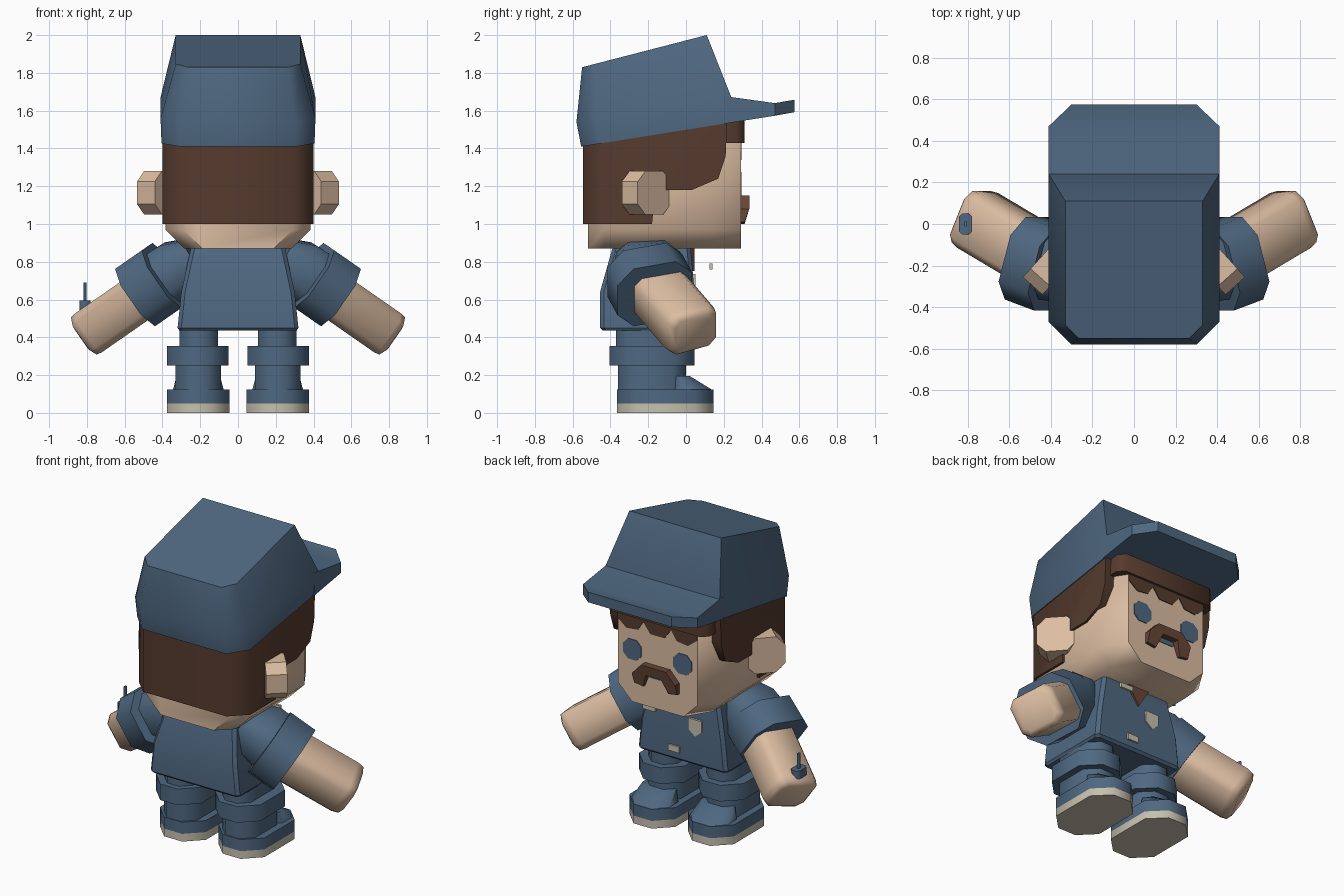
import bpy, bmesh, math
from mathutils import Vector

if "Cube" in bpy.data.objects:
    bpy.data.objects.remove(bpy.data.objects["Cube"])


def material(name, r, g, b):
    m = bpy.data.materials.new(name)
    m.diffuse_color = tuple(((c / 255 + 0.055) / 1.055) ** 2.4 for c in (r, g, b)) + (1,)
    m.use_nodes = True
    m.node_tree.nodes["Principled BSDF"].inputs["Base Color"].default_value = m.diffuse_color
    return m


BLUE = material("uniform blue", 79, 104, 129)
SKIN = material("skin", 220, 189, 162)
HAIR = material("dark brown hair", 86, 59, 46)
BROWN = material("warm brown", 104, 69, 55)
SOLE = material("sole beige", 198, 192, 174)


def loft(name, rings, mat, mirror=False, angle=50):
    """Skin a list of equally sized point rings and cap both ends."""
    bm = bmesh.new()
    vs = [[bm.verts.new(p) for p in ring] for ring in rings]
    n = len(vs[0])
    for a, b in zip(vs, vs[1:]):
        for i in range(n):
            bm.faces.new((a[i], a[(i + 1) % n], b[(i + 1) % n], b[i]))
    bm.faces.new(vs[0][::-1])
    bm.faces.new(vs[-1])
    bmesh.ops.recalc_face_normals(bm, faces=bm.faces)
    me = bpy.data.meshes.new(name)
    bm.to_mesh(me)
    bm.free()
    me.materials.append(mat)
    me.shade_smooth()
    me.set_sharp_from_angle(angle=math.radians(angle))
    ob = bpy.data.objects.new(name, me)
    bpy.context.collection.objects.link(ob)
    if mirror:
        ob.modifiers.new("Mirror", 'MIRROR').use_mirror_merge = False
    return ob


def octagon(a0, a1, b0, b1, c):
    return [(a0 + c, b0), (a1 - c, b0), (a1, b0 + c), (a1, b1 - c),
            (a1 - c, b1), (a0 + c, b1), (a0, b1 - c), (a0, b0 + c)]


def flat_ring(x0, x1, y0, y1, z, c):
    return [(x, y, z) for x, y in octagon(x0, x1, y0, y1, c)]


def pillar(name, x0, x1, y0, y1, z0, z1, c, mat, mirror=False):
    return loft(name, [flat_ring(x0, x1, y0, y1, z, c) for z in (z0, z1)], mat, mirror)


def plate(name, outline, y0, y1, mat, mirror=False):
    """Extrude an x-z outline along y."""
    return loft(name, [[(x, y, z) for x, z in outline] for y in (y0, y1)], mat, mirror, 30)


def rect(x, z, w, h):
    return [(x - w / 2, z - h / 2), (x + w / 2, z - h / 2), (x + w / 2, z + h / 2), (x - w / 2, z + h / 2)]


# Boots and legs
pillar("boot_sole", .045, .375, -.365, .145, 0, .05, .1, SOLE, True)
pillar("boot", .045, .375, -.365, .145, .05, .125, .1, BLUE, True)
loft("boot_instep", [flat_ring(.075, .345, -.1, .142, .12, .07),
                     flat_ring(.095, .325, -.08, .02, .195, .04)], BLUE, True)
pillar("trouser_leg", .09, .33, -.36, 0, .12, .3, .07, BLUE, True)
pillar("knee_cuff", .05, .375, -.405, .045, .25, .355, .1, BLUE, True)
pillar("thigh", .105, .31, -.37, 0, .34, .47, .06, BLUE, True)

# Shirt
loft("torso", [flat_ring(-.31, .31, -.44, .03, .435, .02),
               flat_ring(-.32, .32, -.455, .045, .45, .02),
               flat_ring(-.30, .30, -.455, .045, .64, .02),
               flat_ring(-.25, .25, -.39, .025, .87, .02)], BLUE, angle=20)
plate("neck_opening", [(-.08, .875), (.08, .875), (0, .75)], 0, .044, BROWN)
plate("name_tag", rect(.17, .775, .09, .03), .125, .14, SOLE)
plate("chest_badge", [(-.05, .735), (-.145, .735), (-.145, .665), (-.1, .625), (-.05, .665)], .03, .05, SOLE)
plate("belt_tag", rect(.05, .51, .08, .04), .04, .055, SOLE)


# Arms: sections measured back from an end point along a lowered, forward-swung axis
UP = Vector((.57, 0, .82)).normalized()


def limb_ring(end, swing, t, b, a, c):
    s, k = math.sin(swing), math.cos(swing)
    axis = Vector((.82 * k, s, -.57 * k))
    side = Vector((-.82 * s, k, .57 * s))
    return [end - axis * t + side * p + UP * q for p, q in octagon(-b, b, -a, a, c)]


HAND, ELBOW = Vector((.79, .04, .425)), Vector((.517, -.165, .63))
arm = [(.5, .145, .125, .04), (.05, .145, .125, .04), (.012, .137, .12, .04), (-.005, .11, .095, .035)]
loft("arm", [limb_ring(HAND, math.radians(26), *r) for r in arm], SKIN, True, 60)
loft("sleeve_cuff", [limb_ring(ELBOW, .3, t, .207, .185, .09) for t in (.18, 0)], BLUE, True)
sleeve = [(.36, .15, .1, .06), (.25, .175, .15, .07), (.15, .175, .155, .07)]
loft("sleeve", [limb_ring(ELBOW, .15, *r) for r in sleeve], BLUE, True)

# Small handle through the left hand
pillar("handle_post", -.817, -.803, -.012, .012, .43, .69, .003, BLUE)
pillar("handle_base", -.84, -.78, -.05, .05, .54, .595, .015, BLUE)


# Head
def head_ring(y, w):
    return [(x, y, z) for x, z in octagon(-w, w, .87, 1.53, .1)]


loft("head", [head_ring(-.52, .29), head_ring(-.43, .385), head_ring(.13, .385), head_ring(.29, .285)], SKIN)

# Ears, turned outward and forward
TH = math.radians(42)
N, W = Vector((math.cos(TH), math.sin(TH), 0)), Vector((-math.sin(TH), math.cos(TH), 0))
EAR = Vector((.408, -.21, 1.165))
loft("ear", [[EAR + N * d + W * p + Vector((0, 0, q)) for p, q in octagon(-.118, .118, -.115, .115, .055)]
             for d in (-.063, .063)], SKIN, True, 30)


# Hair
def hair_ring(x, back):
    return [(x, y, z) for y, z in [(back, 1.45), (back, 1.0), (-.18, 1.0), (-.17, 1.1), (-.12, 1.18),
                                   (.03, 1.18), (.17, 1.24), (.21, 1.36), (.22, 1.58)]]


loft("hair", [hair_ring(-.4, -.445), hair_ring(-.3, -.545), hair_ring(.3, -.545), hair_ring(.4, -.445)], HAIR)
pillar("fringe", -.36, .36, .1, .31, 1.43, 1.58, .04, HAIR)
tips = [(-.285, 1.39), (-.22, 1.34), (-.14, 1.35), (-.1, 1.41), (-.05, 1.345), (.05, 1.345),
        (.1, 1.41), (.14, 1.35), (.22, 1.34), (.285, 1.39)]
plate("fringe_locks", tips + [(.285, 1.5), (-.285, 1.5)], .28, .295, HAIR)

# Face
plate("eye", octagon(.115, .245, 1.145, 1.275, .035), .285, .295, BLUE, True)
plate("mouth", rect(0, 1.08, .11, .04), .285, .294, BLUE)
stache = [(.155, 1.01), (.155, 1.08), (.09, 1.15)]
inner = [(.055, 1.09), (.09, 1.0)]
outline = stache + [(-x, z) for x, z in stache[::-1]] + [(-x, z) for x, z in inner[::-1]] + inner
loft("moustache", [[(x, .28, z) for x, z in outline],
                   [(x, .335 if z > 1.05 else .31, z) for x, z in outline]], BROWN, angle=30)


# Cap crown: tilted rings
def cap_ring(w, front, back, c, z_back, slope):
    pts = [(-w, front), (-w, back + c), (c - w, back), (w - c, back), (w, back + c), (w, front)]
    return [(x, y, z_back + (y - back) * slope) for x, y in pts]


loft("cap_crown", [cap_ring(.405, .24, -.555, .1, 1.41, .16), cap_ring(.41, .24, -.58, .11, 1.54, .16),
                   cap_ring(.33, .11, -.55, .065, 1.83, .258)], BLUE, angle=48)

# Cap brim: sections from crown to tip
brim = [(.2, .41, 1.53, 1.675), (.24, .41, 1.537, 1.672), (.47, .41, 1.573, 1.64), (.575, .30, 1.592, 1.658)]
loft("cap_brim", [[(-w, y, lo), (w, y, lo), (w, y, hi), (-w, y, hi)] for y, w, lo, hi in brim], BLUE, angle=30)
